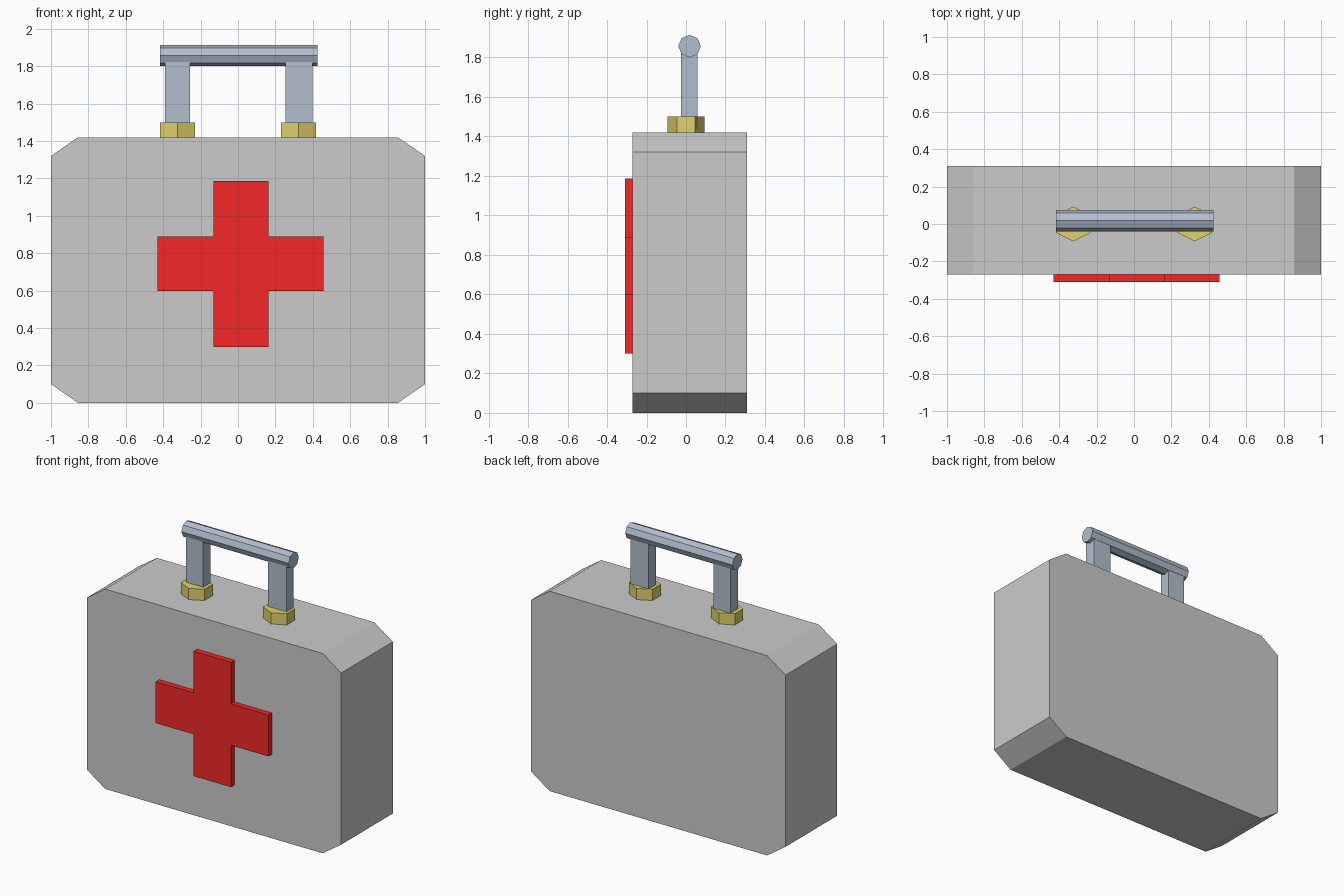
import bpy, math

if "Cube" in bpy.data.objects:
    bpy.data.objects.remove(bpy.data.objects["Cube"])


def material(name, rgb):
    m = bpy.data.materials.new(name)
    m.diffuse_color = (*rgb, 1)
    m.use_nodes = True
    m.node_tree.nodes["Principled BSDF"].inputs["Base Color"].default_value = m.diffuse_color
    return m


red = material("red", (0.9, 0.02, 0.02))
yellow = material("yellow", (0.75, 0.64, 0.15))
steel = material("steel", (0.45, 0.52, 0.62))


def extrude_profile(name, pts, y0, y1, mat=None):
    """Extrude an x-z outline (counter-clockwise from the front) from y0 to y1."""
    n = len(pts)
    verts = [(x, y, z) for y in (y0, y1) for x, z in pts]
    faces = [tuple(range(n)), tuple(reversed(range(n, 2 * n)))]
    faces += [(i, i + n, (i + 1) % n + n, (i + 1) % n) for i in range(n)]
    mesh = bpy.data.meshes.new(name)
    mesh.from_pydata(verts, [], faces)
    if mat:
        mesh.materials.append(mat)
    obj = bpy.data.objects.new(name, mesh)
    bpy.context.collection.objects.link(obj)
    return obj


def prism(name, sides, radius, depth, location, rotation, mat):
    bpy.ops.mesh.primitive_cylinder_add(vertices=sides, radius=radius, depth=depth,
                                        location=location, rotation=rotation)
    obj = bpy.context.object
    obj.name = name
    obj.data.materials.append(mat)
    return obj


# Case body with chamfered corners
extrude_profile("case_body", [
    (-0.855, 0), (0.855, 0), (1, 0.10), (1, 1.32),
    (0.855, 1.42), (-0.855, 1.42), (-1, 1.32), (-1, 0.10)], -0.27, 0.31)

# Raised cross on the front
xl, xa, xb, xr = -0.43, -0.132, 0.162, 0.456
z0, z1, z2, z3 = 0.30, 0.597, 0.891, 1.187
extrude_profile("front_cross", [
    (xa, z0), (xb, z0), (xb, z1), (xr, z1), (xr, z2), (xb, z2),
    (xb, z3), (xa, z3), (xa, z2), (xl, z2), (xl, z1), (xa, z1)], -0.31, -0.27, red)

for side, s, post_x in (("left", -1, (-0.39, -0.256)), ("right", 1, (0.253, 0.398))):
    # Hexagonal collar, stretched a little sideways
    collar = prism(side + "_collar", 6, 0.093, 0.08, (s * 0.324, 0, 1.46), (0, 0, 0), yellow)
    collar.scale.x = 1 / math.cos(math.pi / 6)
    # Flat handle post
    a, b = post_x
    extrude_profile(side + "_handle_post",
                    [(a, 1.44), (b, 1.44), (b, 1.84), (a, 1.84)], -0.025, 0.057, steel)

# Octagonal grip bar
prism("handle_grip", 8, 0.057, 0.842, (0.004, 0.018, 1.857), (0, math.pi / 2, 0), steel)
